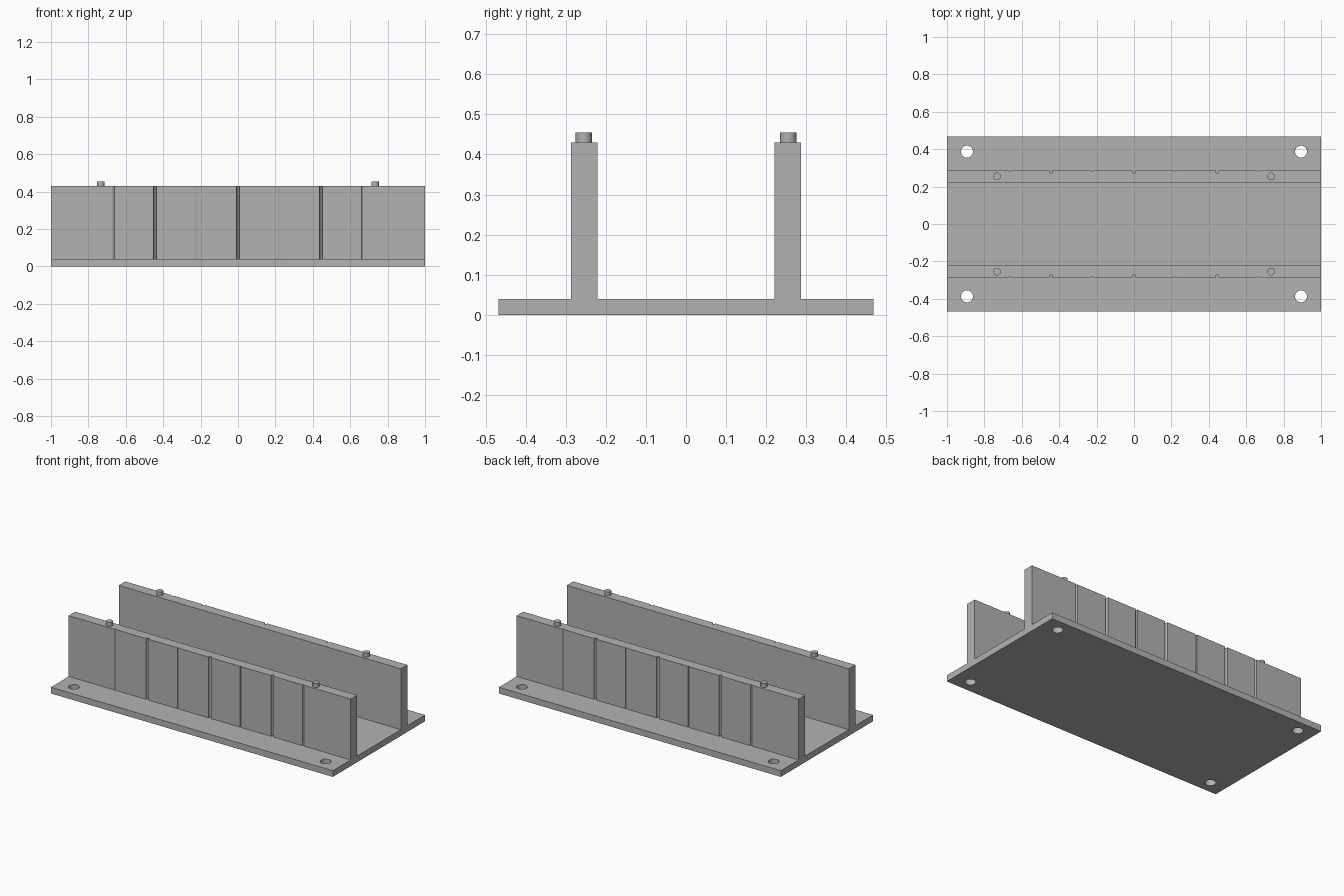
import bpy, bmesh, math

old = bpy.data.objects.get("Cube")
if old:
    bpy.data.objects.remove(old, do_unlink=True)

LENGTH, WIDTH, BASE_TOP, WALL_TOP = 2.0, 0.935, 0.04, 0.43
WALL_IN, WALL_OUT = 0.221, 0.287
PEG_X, PEG_Y, PEG_R, PEG_TOP = 0.733, 0.255, 0.02, 0.455
HOLE_X, HOLE_Y, HOLE_R = 0.893, 0.387, 0.032
GROOVE_STEP = 0.222

grey = bpy.data.materials.new("plain grey")
grey.use_nodes = True
grey.diffuse_color = (0.45, 0.45, 0.45, 1)
grey.node_tree.nodes["Principled BSDF"].inputs["Base Color"].default_value = (0.45, 0.45, 0.45, 1)


def make_object(name, bm):
    bmesh.ops.recalc_face_normals(bm, faces=bm.faces)
    mesh = bpy.data.meshes.new(name)
    bm.to_mesh(mesh)
    bm.free()
    mesh.materials.append(grey)
    obj = bpy.data.objects.new(name, mesh)
    bpy.context.collection.objects.link(obj)
    return obj


def prism(name, outline, z0, z1):
    """Extrude a flat outline upwards."""
    bm = bmesh.new()
    face = bm.faces.new([bm.verts.new((x, y, z0)) for x, y in outline])
    top = bmesh.ops.extrude_face_region(bm, geom=[face])["geom"]
    verts = [v for v in top if isinstance(v, bmesh.types.BMVert)]
    bmesh.ops.translate(bm, verts=verts, vec=(0, 0, z1 - z0))
    return make_object(name, bm)


def circle(x, y, r, n=32):
    return [(x + r * math.cos(math.tau * i / n), y + r * math.sin(math.tau * i / n)) for i in range(n)]


def smooth(obj):
    bpy.ops.object.select_all(action="DESELECT")
    obj.select_set(True)
    bpy.context.view_layer.objects.active = obj
    bpy.ops.object.shade_smooth_by_angle(angle=math.radians(30))


# Base plate with four mounting holes
hx, hy = LENGTH / 2, WIDTH / 2
base = prism("base_plate", [(-hx, -hy), (hx, -hy), (hx, hy), (-hx, hy)], 0, BASE_TOP)
bpy.context.view_layer.objects.active = base
for sx in (-1, 1):
    for sy in (-1, 1):
        cutter = prism("hole_cutter", circle(sx * HOLE_X, sy * HOLE_Y, HOLE_R), -0.1, 0.1)
        cutter.hide_render = True
        cut = base.modifiers.new("hole", "BOOLEAN")
        cut.operation, cut.solver, cut.object = "DIFFERENCE", "EXACT", cutter
        bpy.ops.object.modifier_apply(modifier=cut.name)
        bpy.data.objects.remove(cutter, do_unlink=True)
smooth(base)


def wall_outline(side):
    """Flat inner edge, outer edge with alternating deep and shallow grooves."""
    points = [(hx, WALL_IN), (-hx, WALL_IN), (-hx, WALL_OUT)]
    for k in range(-3, 4):
        half, depth = (0.009, 0.016) if k % 2 == 0 else (0.006, 0.006)
        for i in range(9):
            a = math.pi * i / 8
            points.append((k * GROOVE_STEP - half * math.cos(a), WALL_OUT - depth * math.sin(a)))
    points.append((hx, WALL_OUT))
    return [(x, side * y) for x, y in points]


# Upright walls with locating pegs
for label, side in (("front", -1), ("back", 1)):
    prism(label + "_wall", wall_outline(side), BASE_TOP, WALL_TOP)
    for hand, sx in (("left", 1), ("right", -1)):
        smooth(prism(f"{label}_{hand}_peg", circle(sx * PEG_X, side * PEG_Y, PEG_R, 24), WALL_TOP, PEG_TOP))
